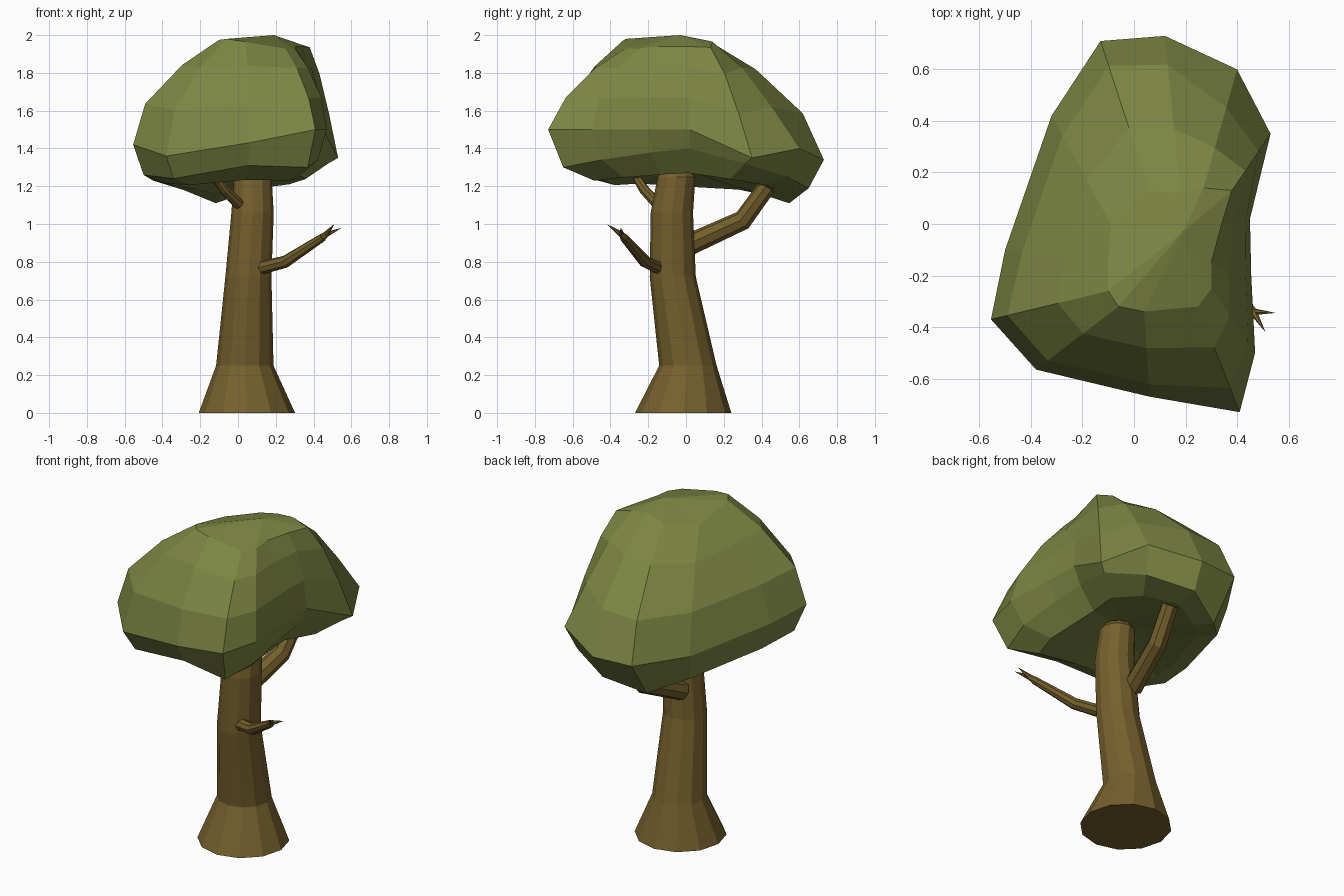
import bpy, math
from mathutils import Vector

if "Cube" in bpy.data.objects:
    bpy.data.objects.remove(bpy.data.objects["Cube"])


def material(name, color):
    m = bpy.data.materials.new(name)
    m.diffuse_color = (*color, 1)
    m.use_nodes = True
    m.node_tree.nodes["Principled BSDF"].inputs["Base Color"].default_value = m.diffuse_color
    return m


BARK = material("bark", (0.178, 0.115, 0.026))
LEAF = material("leaf", (0.2, 0.235, 0.055))


def loft(name, rings, mat, start=None, end=None):
    """Skin a stack of equal rings; ends become a fan to a point or a flat cap."""
    n = len(rings[0])
    verts = [tuple(p) for ring in rings for p in ring]
    faces = []
    for k in range(len(rings) - 1):
        for i in range(n):
            j = (i + 1) % n
            faces.append((k * n + i, k * n + j, (k + 1) * n + j, (k + 1) * n + i))
    last = (len(rings) - 1) * n
    for base, point, flip in ((0, start, True), (last, end, False)):
        loop = list(range(base, base + n))
        if flip:
            loop.reverse()
        if point is None:
            faces.append(tuple(loop))
        else:
            verts.append(tuple(point))
            tip = len(verts) - 1
            faces += [(loop[i], loop[(i + 1) % n], tip) for i in range(n)]
    me = bpy.data.meshes.new(name)
    me.from_pydata(verts, [], faces)
    me.materials.append(mat)
    ob = bpy.data.objects.new(name, me)
    bpy.context.collection.objects.link(ob)
    return ob


def tube(name, path, sides, tip=None):
    """Tapered tube through (x, y, z, radius) points."""
    pts = [Vector(p[:3]) for p in path]
    rings = []
    for k, p in enumerate(pts):
        t = (pts[min(k + 1, len(pts) - 1)] - pts[max(k - 1, 0)]).normalized()
        u = Vector((0, 0, 1)).cross(t).normalized()
        v = t.cross(u)
        rings.append([p + path[k][3] * (u * math.cos(a) + v * math.sin(a))
                      for a in (2 * math.pi * i / sides for i in range(sides))])
    return loft(name, rings, BARK, end=tip)


# Trunk: level rings, flared at the foot
trunk = [(0.047, -0.015, 0, 0.255), (0.036, 0.01, 0.25, 0.152), (0.055, -0.07, 0.72, 0.122),
         (0.077, -0.075, 1.06, 0.112), (0.078, -0.05, 1.25, 0.1), (0.075, -0.05, 1.28, 0.08)]
loft("trunk", [[(x + r * math.cos(i * math.pi / 6), y + r * math.sin(i * math.pi / 6), z)
                for i in range(12)] for x, y, z, r in trunk], BARK)

# Branches
tube("front_branch", [(0.11, -0.14, 0.765, 0.036), (0.25, -0.215, 0.8, 0.033),
                      (0.45, -0.33, 0.93, 0.022)], 8)
for i, tip in enumerate([(0.55, -0.345, 0.98), (0.51, -0.42, 1.0)]):
    tube(f"front_twig_{i + 1}", [(0.43, -0.315, 0.915, 0.022), (0.465, -0.342, 0.945, 0.016)], 6, tip)
tube("back_branch", [(0.02, 0.015, 0.89, 0.058), (0.08, 0.3, 1.02, 0.053),
                     (0.1, 0.43, 1.2, 0.048)], 8)
tube("small_branch", [(0.005, -0.15, 1.105, 0.03), (-0.07, -0.22, 1.18, 0.027),
                      (-0.13, -0.27, 1.26, 0.022)], 8)

# Canopy: widest outline and crown outline, with rings blended between them
wide = [Vector(p) for p in (
    (-0.555, -0.37, 1.42), (-0.38, -0.565, 1.36), (0.06, -0.67, 1.43), (0.41, -0.73, 1.5),
    (0.47, -0.5, 1.5), (0.455, -0.2, 1.5), (0.45, 0.02, 1.5), (0.53, 0.35, 1.35),
    (0.4, 0.6, 1.4), (0.12, 0.73, 1.34), (-0.13, 0.71, 1.34), (-0.32, 0.42, 1.34),
    (-0.5, -0.1, 1.39))]
crown = [Vector(p) for p in (
    (-0.1, -0.26, 1.975), (-0.06, -0.32, 1.98), (0.04, -0.34, 1.965), (0.25, -0.32, 1.93),
    (0.3, -0.25, 1.93), (0.3, -0.15, 1.94), (0.34, 0.0, 1.94), (0.38, 0.13, 1.935),
    (0.27, 0.14, 1.965), (0.18, 0.12, 1.97), (0.06, 0.13, 1.94), (-0.09, 0.0, 1.925),
    (-0.1, -0.14, 1.95))]
rim_z = [1.26, 1.24, 1.31, 1.3, 1.34, 1.38, 1.4, 1.32, 1.25, 1.19, 1.11, 1.18, 1.23]
bulge = [1, 1, 1, 0.9, 0.97, 1, 1, 0.8, 0.79, 0.95, 0.97, 0.95, 0.97]
hollow = Vector((0.07, -0.04, 1.3))


def blend(out, up):
    return [Vector((c.x + (w.x - c.x) * out * b, c.y + (w.y - c.y) * out * b,
                    w.z + (c.z - w.z) * up)) for w, c, b in zip(wide, crown, bulge)]


rim = [Vector((w.x * 0.9, w.y * (0.89 if z > 1.15 else 0.77), z)) for w, z in zip(wide, rim_z)]
lip = [Vector((r.x * 0.75, r.y * 0.75, r.z * 0.4 + 0.71)) for r in rim]
inner = [Vector((*r.lerp(hollow, 0.6).xy, r.z * 0.2 + 1.0)) for r in rim]
loft("canopy", [inner, lip, rim, wide, blend(0.86, 0.39), blend(0.43, 0.76), crown], LEAF,
     start=hollow, end=(0.19, -0.03, 2.0))
